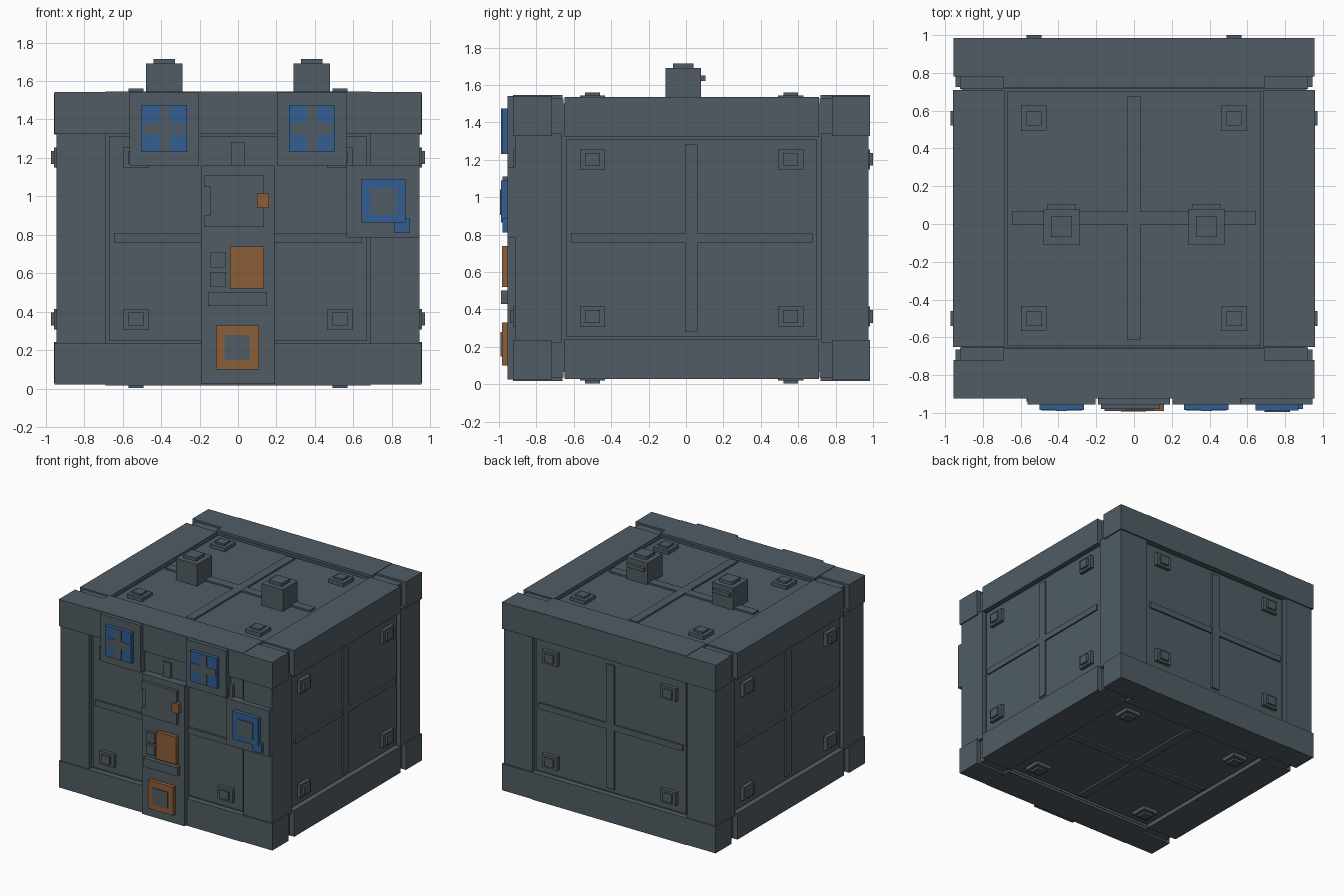
import bpy
from mathutils import Vector

if "Cube" in bpy.data.objects:
    bpy.data.objects.remove(bpy.data.objects["Cube"])


def material(name, rgb):
    m = bpy.data.materials.new(name)
    m.diffuse_color = (*rgb, 1)
    m.use_nodes = True
    m.node_tree.nodes["Principled BSDF"].inputs["Base Color"].default_value = m.diffuse_color
    return m


GREY = material("slate_grey", (0.08, 0.107, 0.127))
BLUE = material("panel_blue", (0.032, 0.114, 0.283))
ORANGE = material("panel_orange", (0.263, 0.114, 0.038))
C = Vector((0, 0.03, 0.782))       # crate centre
HALF = Vector((0.972, 0.97, 0.778))  # reach of the outermost studs


def boxes(name, items, mat=GREY):
    """One object made of boxes (x0, x1, y0, y1, z0, z1)."""
    verts, faces = [], []
    for x0, x1, y0, y1, z0, z1 in items:
        x0, x1 = sorted((x0, x1))
        y0, y1 = sorted((y0, y1))
        z0, z1 = sorted((z0, z1))
        b = len(verts)
        verts += [(x, y, z) for z in (z0, z1)
                  for x, y in ((x0, y0), (x1, y0), (x1, y1), (x0, y1))]
        faces += [[b + i for i in f] for f in
                  ((3, 2, 1, 0), (4, 5, 6, 7), (0, 1, 5, 4),
                   (1, 2, 6, 5), (2, 3, 7, 6), (3, 0, 4, 7))]
    me = bpy.data.meshes.new(name)
    me.from_pydata(verts, [], faces)
    me.materials.append(mat)
    ob = bpy.data.objects.new(name, me)
    bpy.context.collection.objects.link(ob)
    return ob


def centred(x0, x1, y0, y1, z0, z1):
    return (x0, x1, y0 + C.y, y1 + C.y, z0 + C.z, z1 + C.z)


def on_face(axis, sign, u, v, hu, hv, d0, d1):
    """Box lying on a crate side: centre u, v, half sizes, depths below the studs."""
    ua, va = {0: (1, 2), 1: (0, 2), 2: (0, 1)}[axis]
    r = [None] * 3
    r[ua] = (u - hu, u + hu)
    r[va] = (v - hv, v + hv)
    r[axis] = (sign * (HALF[axis] - d0), sign * (HALF[axis] - d1))
    return centred(*r[0], *r[1], *r[2])


# Inner crate behind the panels
k = HALF - Vector((0.06, 0.06, 0.06))
boxes("core", [centred(-k.x, k.x, -k.y, k.y, -k.z, k.z)])

# Six recessed panels, each with a rib cross and four stepped studs
names = {(0, 1): "right", (0, -1): "left", (1, 1): "back",
         (1, -1): "front", (2, 1): "top", (2, -1): "bottom"}
for (axis, sign), side in names.items():
    upright = axis != 2
    hv, sv = (0.53, 0.42) if upright else (0.675, 0.53)
    boxes(side + "_panel", [on_face(axis, sign, 0, 0, 0.67, hv, 0.08, 0.045)])
    boxes(side + "_ribs", [
        on_face(axis, sign, 0, 0, 0.645, 0.024 if upright else 0.035, 0.06, 0.032),
        on_face(axis, sign, 0, 0, 0.035, hv - 0.03, 0.06, 0.031)])
    studs = []
    for u in (-0.53, 0.53):
        for v in (-sv, sv):
            studs.append(on_face(axis, sign, u, v, 0.067, 0.053 if upright else 0.067, 0.06, 0.016))
            studs.append(on_face(axis, sign, u, v, 0.039, 0.034 if upright else 0.039, 0.06, 0))
    boxes(side + "_studs", studs)

# Frame: corner posts, end beams and side beams
posts, ends, strips, fillers, sides = [], [], [], [], []
for a in (-1, 1):
    for b in (-1, 1):
        posts.append(centred(a * 0.69, a * 0.945, b * 0.695, b * 0.945, -0.56, 0.56))
        ends.append(centred(-0.955, 0.955, a * 0.75, a * 0.955, b * 0.545, b * 0.76))
        strips.append(centred(-0.69, 0.69, a * 0.69, a * 0.954, b * 0.545, b * 0.764))
        fillers.append(centred(-0.92, 0.92, a * 0.685, a * 0.76, b * 0.55, b * 0.745))
        sides.append(centred(a * 0.685, a * 0.958, -0.68, 0.68, b * 0.54, b * 0.753))
boxes("corner_posts", posts)
boxes("end_beams", ends)
boxes("beam_strips", strips)
boxes("beam_fillers", fillers)
boxes("side_beams", sides)

# Roof blocks with a cap and a rear tab
for s, side in ((-1, "left"), (1, "right")):
    x = s * 0.383
    boxes(side + "_roof_block", [
        (x - 0.095, x + 0.095, -0.11, 0.08, 1.515, 1.69),
        (x - 0.056, x + 0.056, -0.07, 0.04, 1.68, 1.715),
        (x - 0.075, x + 0.075, 0.07, 0.105, 1.622, 1.65)])

    # Upper window plates with a cross over blue glass
    boxes(side + "_window_plate", [(x - 0.18, x + 0.18, -0.955, -0.88, 1.16, 1.542)])
    boxes(side + "_window_glass", [(x - 0.118, x + 0.118, -0.985, -0.95, 1.23, 1.475)], BLUE)
    boxes(side + "_window_cross", [
        (x - 0.029, x + 0.029, -0.989, -0.98, 1.232, 1.473),
        (x - 0.108, x + 0.108, -0.988, -0.98, 1.322, 1.382)])

# Central column and its fittings
boxes("column_plate", [(-0.19, 0.19, -0.955, -0.88, 0.025, 1.16)])
boxes("hatch", [(-0.145, 0.135, -0.98, -0.95, 0.84, 1.11),
                (-0.175, -0.14, -0.98, -0.95, 1.05, 1.11),
                (-0.175, -0.14, -0.98, -0.95, 0.84, 0.90)])
boxes("hatch_handle", [(0.10, 0.16, -0.99, -0.95, 0.94, 1.015)], ORANGE)
boxes("control_box", [(-0.042, 0.135, -0.985, -0.95, 0.52, 0.74)], ORANGE)
boxes("control_buttons", [(-0.142, -0.062, -0.975, -0.95, 0.63, 0.71),
                          (-0.142, -0.062, -0.975, -0.95, 0.53, 0.608)])
boxes("control_bar", [(-0.155, 0.15, -0.99, -0.95, 0.43, 0.50)])
boxes("lower_panel", [(-0.115, 0.11, -0.985, -0.95, 0.10, 0.33)], ORANGE)
boxes("lower_panel_centre", [(-0.07, 0.063, -0.992, -0.98, 0.147, 0.28)])

# Side gauge on its own plate
boxes("gauge_plate", [(0.565, 0.945, -0.955, -0.88, 0.785, 1.16)])
boxes("gauge", [(0.642, 0.87, -0.988, -0.95, 0.865, 1.09),
                (0.81, 0.895, -0.98, -0.95, 0.81, 0.885)], BLUE)
boxes("gauge_centre", [(0.69, 0.825, -0.995, -0.98, 0.905, 1.04)])
